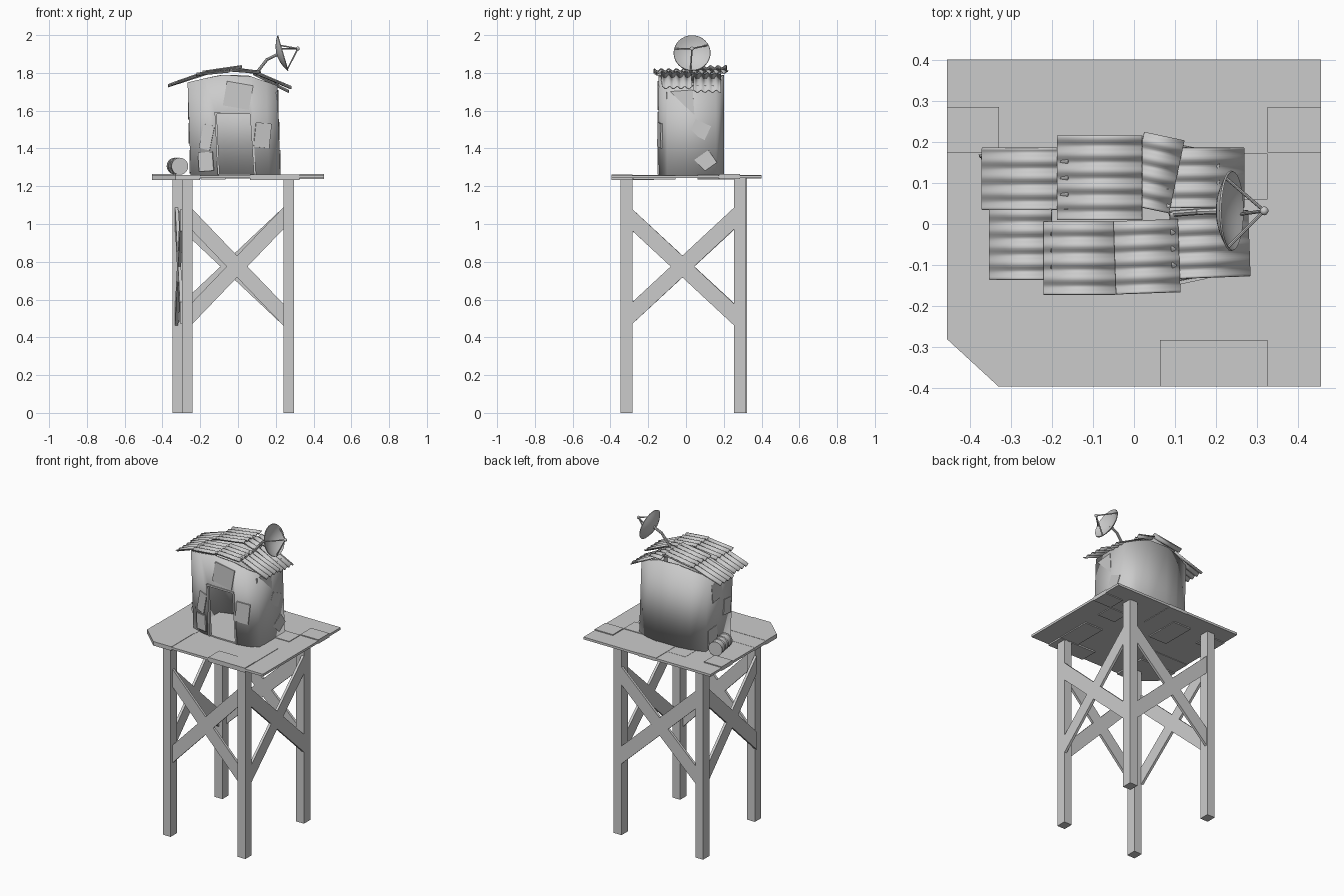
import bpy, bmesh, math
from mathutils import Vector, Matrix

if "Cube" in bpy.data.objects:
    bpy.data.objects.remove(bpy.data.objects["Cube"])


def make(name, verts, faces, smooth=None):
    me = bpy.data.meshes.new(name)
    me.from_pydata([tuple(v) for v in verts], [], faces)
    bm = bmesh.new()
    bm.from_mesh(me)
    bmesh.ops.recalc_face_normals(bm, faces=bm.faces)
    bm.to_mesh(me)
    bm.free()
    ob = bpy.data.objects.new(name, me)
    bpy.context.collection.objects.link(ob)
    if smooth:
        bpy.ops.object.select_all(action='DESELECT')
        ob.select_set(True)
        bpy.context.view_layer.objects.active = ob
        bpy.ops.object.shade_smooth_by_angle(angle=math.radians(smooth))
    return ob


def prism(name, bottom, top, smooth=None):
    n = len(bottom)
    faces = [list(range(n))[::-1], list(range(n, 2 * n))]
    faces += [[i, (i + 1) % n, n + (i + 1) % n, n + i] for i in range(n)]
    return make(name, list(bottom) + list(top), faces, smooth)


def slab(name, outline, z0, z1):
    return prism(name, [(x, y, z0) for x, y in outline], [(x, y, z1) for x, y in outline])


def rect(x0, x1, y0, y1):
    return [(x0, y0), (x1, y0), (x1, y1), (x0, y1)]


def plank(name, a, b, h, t):
    # sloping board with vertical end cuts
    a, b = Vector(a), Vector(b)
    n = (b - a).cross(Vector((0, 0, 1))).normalized() * t / 2
    u = Vector((0, 0, h / 2))
    quad = [a - u, b - u, b + u, a + u]
    return prism(name, [p - n for p in quad], [p + n for p in quad])


def lathe(name, profile, mat, seg=24, smooth=40):
    # profile of (radius, height) turned about local z
    verts, faces = [], []
    for r, h in profile:
        for i in range(seg):
            a = 2 * math.pi * i / seg
            verts.append(mat @ Vector((r * math.cos(a), r * math.sin(a), h)))
    for j in range(len(profile) - 1):
        for i in range(seg):
            k = (i + 1) % seg
            faces.append([j * seg + i, j * seg + k, (j + 1) * seg + k, (j + 1) * seg + i])
    faces.append(list(range(seg))[::-1])
    faces.append([(len(profile) - 1) * seg + i for i in range(seg)])
    return make(name, verts, faces, smooth)


def aim(origin, direction):
    return Matrix.Translation(origin) @ Vector(direction).to_track_quat('Z', 'Y').to_matrix().to_4x4()


def rod(name, a, b, r):
    d = Vector(b) - Vector(a)
    return lathe(name, [(r, 0), (r, d.length)], aim(a, d), 8)


# legs
for nm, x, y in (("front_left", -.268, -.315), ("front_right", .268, -.315),
                 ("back_left", -.32, .29), ("back_right", .268, .285)):
    slab(nm + "_leg", rect(x - .028, x + .028, y - .032, y + .032), 0, 1.245)

# crossed braces on all four sides
sides = {"front": ((-.24, -.318), (.24, -.318)), "back": ((-.292, .308), (.24, .308)),
         "right": ((.287, -.283), (.287, .255)), "left": ((-.3, -.283), (-.325, .258))}
for nm, (p, q) in sides.items():
    plank(nm + "_brace_rising", (*p, .53), (*q, 1.03), .115, .016)
    plank(nm + "_brace_falling", (*p, 1.02), (*q, .52), .115, .016)

# platform deck and the overlapping plates on and under it
slab("deck", [(-.33, -.395), (.455, -.395), (.455, .4), (-.455, .4), (-.455, -.28)], 1.243, 1.258)
slab("corner_plate", [(-.33, -.395), (-.2, -.395), (-.2, -.17), (-.455, -.17), (-.455, -.28)], 1.234, 1.2605)
for i, (r, z0, z1) in enumerate([
        ((-.455, -.328, .174, .285), 1.238, 1.264), ((.325, .455, .174, .285), 1.238, 1.264),
        ((.063, .325, -.395, -.282), 1.234, 1.263), ((-.195, -.065, .06, .285), 1.236, 1.259),
        ((-.065, .063, .17, .4), 1.24, 1.2605), ((.195, .325, -.28, -.055), 1.236, 1.2605),
        ((.2, .325, .06, .172), 1.238, 1.262), ((-.455, -.195, -.17, -.055), 1.24, 1.259)]):
    slab(f"deck_plate_{i}", rect(*r), z0, z1)

# hut walls: bowed front and back, open doorway
plan = [(-.25, -.1), (-.16, -.131), (-.06, -.145), (.09, -.145), (.165, -.13), (.225, -.1),
        (.225, .158), (.15, .186), (.07, .202), (-.07, .202), (-.16, .188), (-.25, .158)]


def eave(x):
    return 1.79 - .1 * max(0, -x - .08) / .42 - .055 * max(0, x - .06) / .16


n = len(plan)
walls = make("hut_walls", [(x, y, 1.255) for x, y in plan] + [(x - .017, y, eave(x)) for x, y in plan],
             [[i, (i + 1) % n, n + (i + 1) % n, n + i] for i in range(n)], 30)
sol = walls.modifiers.new("thickness", 'SOLIDIFY')
sol.thickness = .012
door = [(-.1, 1.2), (.09, 1.2), (.066, 1.588), (-.116, 1.588)]
cutter = prism("door_cutter", [(x, -.25, z) for x, z in door], [(x, 0, z) for x, z in door])
cutter.hide_render = True
cutter.hide_viewport = False
cutter.display_type = 'WIRE'
cut = walls.modifiers.new("doorway", 'BOOLEAN')
cut.operation = 'DIFFERENCE'
cut.solver = 'EXACT'
cut.object = cutter
slab("hut_floor", [(x * .97, y * .97) for x, y in plan], 1.258, 1.266)

# door frame
for nm, q in (("left", [(-.108, 1.262), (-.097, 1.262), (-.113, 1.592), (-.124, 1.592)]),
              ("right", [(.084, 1.262), (.095, 1.262), (.074, 1.592), (.063, 1.592)]),
              ("top", [(-.122, 1.583), (.073, 1.583), (.073, 1.594), (-.122, 1.594)])):
    prism(nm + "_door_frame", [(x, -.15, z) for x, z in q], [(x, -.13, z) for x, z in q])


# patches nailed to the walls: position, yaw, roll, width, height
def patch(name, loc, yaw, roll, w, h):
    m = (Matrix.Translation(loc) @ Matrix.Rotation(math.radians(yaw), 4, 'Z')
         @ Matrix.Rotation(math.radians(roll), 4, 'Y'))
    c = [(-w / 2, -h / 2), (w / 2, -h / 2), (w / 2, h / 2), (-w / 2, h / 2)]
    prism(name, [m @ Vector((x, -.005, z)) for x, z in c], [m @ Vector((x, .004, z)) for x, z in c])


for i, p in enumerate([
        ((.13, -.138, 1.47), 12, 6, .085, .13), ((-.165, -.13, 1.46), -13, 12, .06, .13),
        ((-.17, -.13, 1.33), -16, -4, .08, .1), ((-.0, -.146, 1.68), 0, 10, .14, .13),
        ((.213, .075, 1.5), 88, 25, .09, .08), ((.219, .1, 1.33), 88, -35, .1, .08),
        ((.206, -.03, 1.64), 88, -4, .14, .13), ((-.261, .06, 1.62), 90, 8, .1, .12),
        ((-.258, -.05, 1.48), 90, -6, .07, .1), ((-.253, .09, 1.33), 90, 4, .09, .12)]):
    patch(f"wall_patch_{i}", *p)


# corrugated roof sheets, ribs running down the slope
def sheet(name, x0, z0, x1, z1, y0, y1, turn=0):
    steps = round((y1 - y0) / .005)
    cx, cy = (x0 + x1) / 2, (y0 + y1) / 2
    rot = Matrix.Translation((cx, cy, 0)) @ Matrix.Rotation(math.radians(turn), 4, 'Z') @ Matrix.Translation((-cx, -cy, 0))
    verts = []
    for i in range(steps + 1):
        y = y0 + (y1 - y0) * i / steps
        w = .006 * math.cos(2 * math.pi * (y - y0) / .04)
        verts += [rot @ Vector((x0, y, z0 + w)), rot @ Vector((x1, y, z1 + w))]
    ob = make(name, verts, [[2 * i, 2 * i + 1, 2 * i + 3, 2 * i + 2] for i in range(steps)], 50)
    s = ob.modifiers.new("thickness", 'SOLIDIFY')
    s.thickness = .005
    s.offset = 0


for i, s in enumerate([
        (-.37, 1.732, -.16, 1.8, .035, .185), (-.187, 1.803, .02, 1.833, .01, .215),
        (.005, 1.815, .105, 1.803, .035, .215, -12), (.08, 1.797, .268, 1.702, .04, .185),
        (-.352, 1.74, -.2, 1.793, -.135, .037), (-.22, 1.793, -.045, 1.81, -.172, .005),
        (-.047, 1.816, .11, 1.804, -.168, .008, 2), (.09, 1.803, .28, 1.722, -.13, .03, 2)]):
    sheet(f"roof_sheet_{i}", *s)

# barrel lying beside the hut
prof = [(.038, 0), (.045, 0), (.045, .006), (.041, .01), (.041, .045), (.045, .049), (.045, .055), (.041, .059),
        (.041, .086), (.045, .09), (.045, .096), (.041, .1), (.041, .134), (.045, .138), (.045, .144), (.038, .144)]
lathe("barrel", prof, aim((-.308, .035, 1.306), (-.18, 1, 0)), 20, 30)

# satellite dish: bowl, feed, struts and mast
axis = Vector((.96, 0, .28)).normalized()
centre = Vector((.236, .032, 1.905))
bowl = [(.098 * k / 6, .032 * (k / 6) ** 2 - .032) for k in range(1, 7)]
m = aim(centre, axis)
lathe("dish", bowl + [(r * .98, h + .004) for r, h in bowl[::-1]], m, 32, 50)
tip = centre + axis * .084
lathe("dish_feed", [(.003, -.01), (.009, -.006), (.011, 0), (.009, .006), (.003, .01)], aim(tip, axis), 12)
for i, a in enumerate((-95, 28, 165)):
    a = math.radians(a)
    up = axis.cross(Vector((0, 1, 0))).normalized()
    up = up if up.z > 0 else -up
    rim = centre + (Vector((0, 1, 0)) * math.cos(a) + up * math.sin(a)) * .09
    rod(f"dish_strut_{i}", rim, tip, .004)
rod("dish_mast_lower", (.09, .025, 1.79), (.157, .03, 1.875), .008)
rod("dish_mast_upper", (.153, .03, 1.87), (.21, .032, 1.898), .008)
